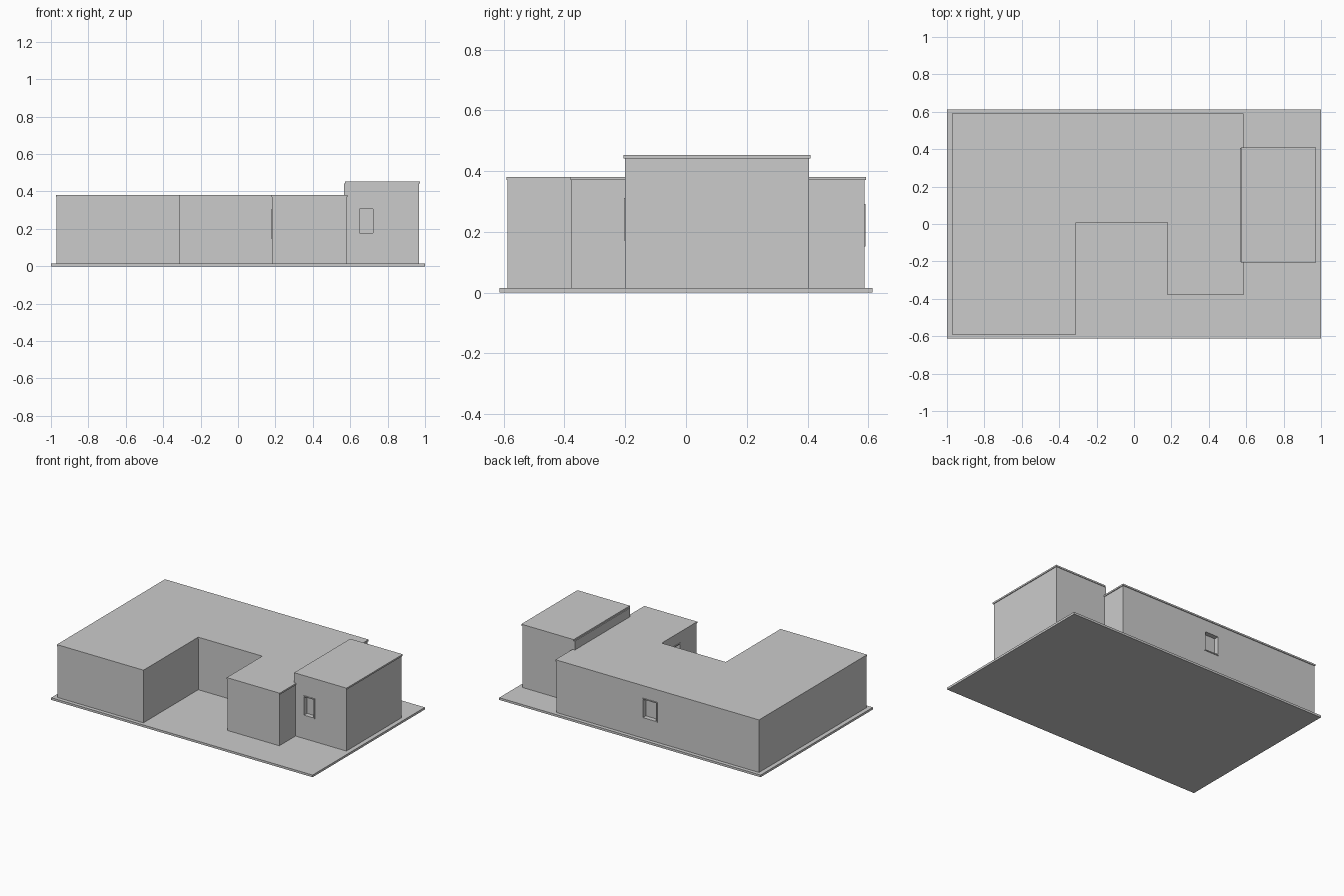
import bpy, bmesh
from mathutils import Matrix, Vector
from math import pi

if "Cube" in bpy.data.objects:
    bpy.data.objects.remove(bpy.data.objects["Cube"])

grey = bpy.data.materials.new("light grey")
grey.diffuse_color = (0.6, 0.6, 0.6, 1)
grey.use_nodes = True
grey.node_tree.nodes["Principled BSDF"].inputs["Base Color"].default_value = grey.diffuse_color


def prism(name, outline, z0, z1):
    """Extrude a flat outline from z0 up to z1."""
    bm = bmesh.new()
    base = bm.faces.new([bm.verts.new((x, y, z0)) for x, y in outline])
    top = bmesh.ops.extrude_face_region(bm, geom=[base])
    verts = [g for g in top["geom"] if isinstance(g, bmesh.types.BMVert)]
    bmesh.ops.translate(bm, verts=verts, vec=(0, 0, z1 - z0))
    bmesh.ops.recalc_face_normals(bm, faces=bm.faces)
    mesh = bpy.data.meshes.new(name)
    bm.to_mesh(mesh)
    bm.free()
    mesh.materials.append(grey)
    ob = bpy.data.objects.new(name, mesh)
    bpy.context.collection.objects.link(ob)
    return ob


def rect(x0, x1, y0, y1):
    return [(x0, y0), (x1, y0), (x1, y1), (x0, y1)]


def cut(target, cutter):
    mod = target.modifiers.new("opening", "BOOLEAN")
    mod.operation = "DIFFERENCE"
    mod.solver = "EXACT"
    mod.object = cutter
    cutter.hide_render = True
    cutter.hide_viewport = True


def window(name, wall, centre, width, height, angle):
    """Recessed opening with a thin raised frame; angle 0 faces -y."""
    w, h, f = width / 2, height / 2, 0.007
    place = Matrix.Translation(Vector(centre)) @ Matrix.Rotation(angle, 4, "Z")
    hole = prism(name + "_cutter", rect(-w + f, w - f, -0.02, 0.028), -h + f, h - f)
    frame = prism(name + "_frame", rect(-w, w, -0.004, 0.004), -h, h)
    hole.matrix_world = place
    frame.matrix_world = place
    cut(wall, hole)
    cut(frame, hole)


# Ground slab
prism("base_slab", rect(-1, 1, -0.613, 0.613), 0, 0.015)

# Main block wrapping around the courtyard, with its thin roof
main = prism("main_walls", [(-0.97, -0.587), (-0.313, -0.587), (-0.313, 0.013),
                            (0.183, 0.013), (0.183, -0.377), (0.58, -0.377),
                            (0.58, 0.587), (-0.97, 0.587)], 0.015, 0.37)
prism("main_roof", [(-0.973, -0.59), (-0.31, -0.59), (-0.31, 0.008),
                    (0.18, 0.008), (0.18, -0.38), (0.585, -0.38),
                    (0.585, 0.592), (-0.973, 0.592)], 0.37, 0.381)

# Taller side block, with its thin roof
tower = prism("tower_walls", rect(0.567, 0.969, -0.2, 0.405), 0.015, 0.442)
prism("tower_roof", rect(0.573, 0.974, -0.205, 0.409), 0.442, 0.453)

# Windows
window("tower_window", tower, (0.685, -0.2, 0.242), 0.087, 0.14, 0)
window("back_window", main, (-0.135, 0.587, 0.222), 0.115, 0.14, pi)
window("courtyard_window", main, (0.183, -0.135, 0.225), 0.125, 0.16, -pi / 2)
